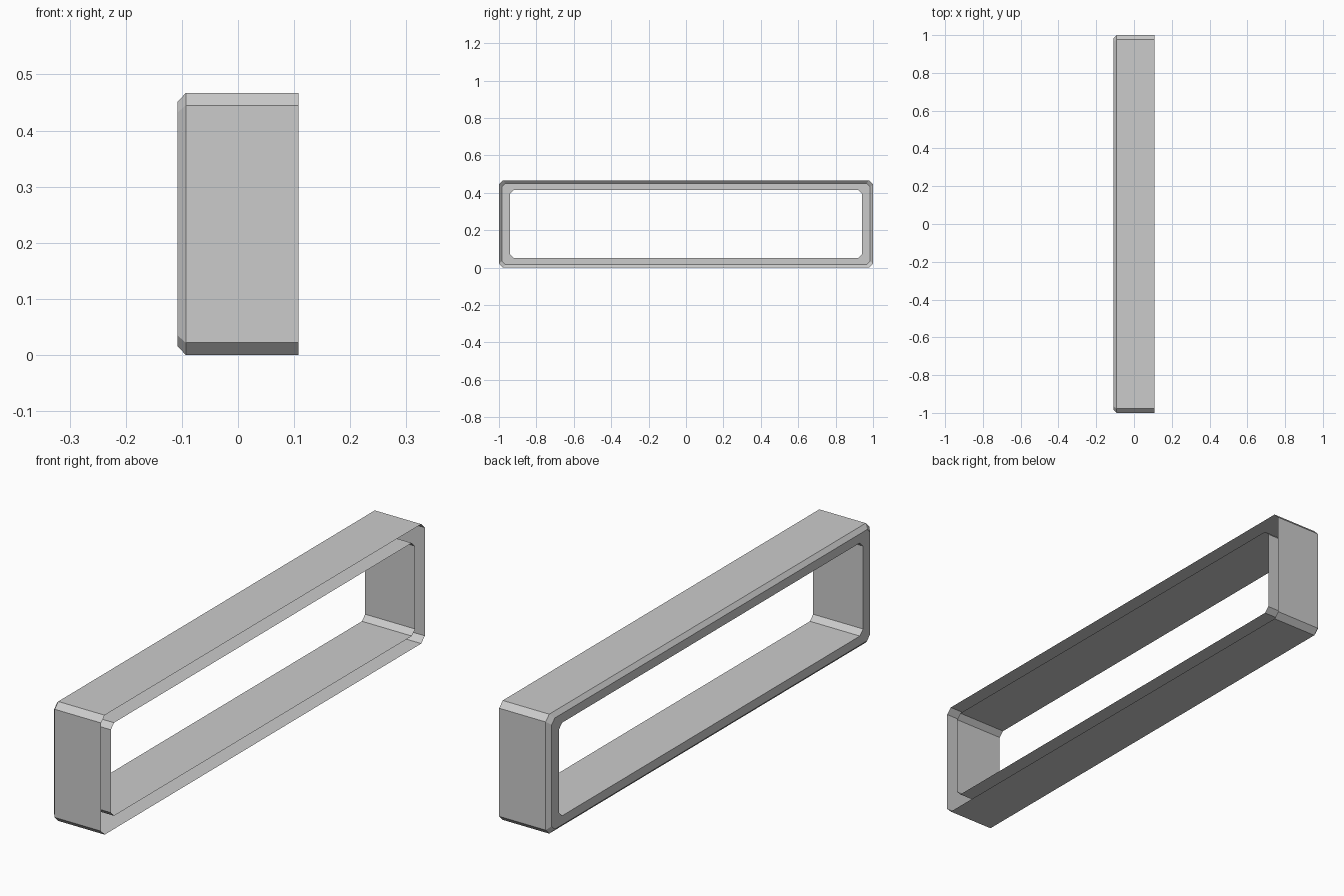
import bpy, bmesh

if "Cube" in bpy.data.objects:
    bpy.data.objects.remove(bpy.data.objects["Cube"])

MID = 0.2335  # centre height of the frame


def ring(bm, x, half_y, half_z, cut):
    """Closed rectangle loop with chamfered corners in the plane x."""
    a, b = half_y, half_z
    pts = [(a, b - cut), (a - cut, b), (cut - a, b), (-a, b - cut),
           (-a, cut - b), (cut - a, -b), (a - cut, -b), (a, cut - b)]
    return [bm.verts.new((x, y, MID + z)) for y, z in pts]


bm = bmesh.new()
# channel section: outer wall, rear bevel, rear face, inner wall; open towards +x
loops = [ring(bm, 0.108, 1.0, 0.2335, 0.022),
         ring(bm, -0.093, 1.0, 0.2335, 0.022),
         ring(bm, -0.108, 0.984, 0.2175, 0.019),
         ring(bm, -0.108, 0.94, 0.182, 0.02),
         ring(bm, 0.108, 0.94, 0.182, 0.02)]
for p, q in zip(loops, loops[1:]):
    for i in range(8):
        j = (i + 1) % 8
        bm.faces.new((p[i], p[j], q[j], q[i]))

# make the outer wall face outwards
bm.normal_update()
bm.faces.ensure_lookup_table()
f = bm.faces[1]
if f.normal.z < 0:
    bmesh.ops.reverse_faces(bm, faces=bm.faces[:])

mesh = bpy.data.meshes.new("channel_frame")
bm.to_mesh(mesh)
bm.free()
bpy.context.collection.objects.link(bpy.data.objects.new("channel_frame", mesh))
